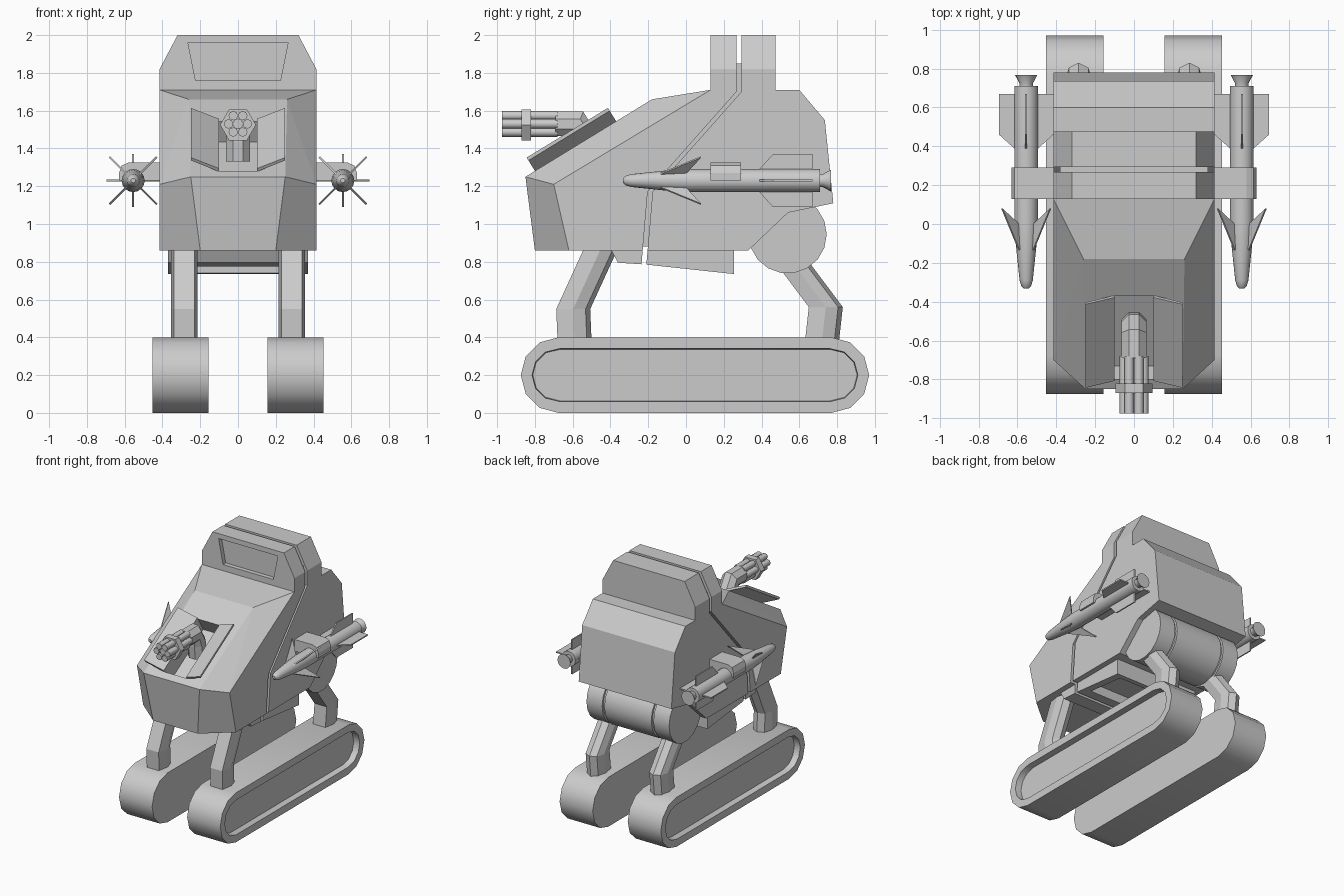
import bpy, bmesh, math
from mathutils import Vector

if "Cube" in bpy.data.objects:
    bpy.data.objects.remove(bpy.data.objects["Cube"])


def finish(name, bm, smooth=0):
    bmesh.ops.recalc_face_normals(bm, faces=bm.faces)
    me = bpy.data.meshes.new(name)
    bm.to_mesh(me)
    bm.free()
    ob = bpy.data.objects.new(name, me)
    bpy.context.collection.objects.link(ob)
    bpy.ops.object.select_all(action='DESELECT')
    ob.select_set(True)
    bpy.context.view_layer.objects.active = ob
    if smooth:
        bpy.ops.object.shade_smooth_by_angle(angle=math.radians(smooth))
    return ob


def loft_mesh(rings):
    bm = bmesh.new()
    vs = [[bm.verts.new(p) for p in r] for r in rings]
    n = len(vs[0])
    for a, b in zip(vs, vs[1:]):
        for i in range(n):
            bm.faces.new((a[i], a[(i + 1) % n], b[(i + 1) % n], b[i]))
    bm.faces.new(vs[0])
    bm.faces.new(vs[-1])
    return bm


def loft(name, rings, smooth=0):
    return finish(name, loft_mesh(rings), smooth)


def side_prism(name, yz, x0, x1, smooth=0):
    return loft(name, [[(x, y, z) for y, z in yz] for x in (x0, x1)], smooth)


def front_prism(name, xz, y0, y1):
    return loft(name, [[(x, y, z) for x, z in xz] for y in (y0, y1)])


def hull(name, pts):
    bm = bmesh.new()
    for p in pts:
        bm.verts.new(p)
    bmesh.ops.convex_hull(bm, input=bm.verts)
    bmesh.ops.dissolve_limit(bm, angle_limit=0.02, verts=bm.verts, edges=bm.edges)
    return finish(name, bm)


def lathe_y(name, cx, cz, prof, n, smooth=0, turn=0.0):
    rings = [[(cx + r * math.cos(turn + math.tau * i / n), y,
               cz + r * math.sin(turn + math.tau * i / n)) for i in range(n)] for y, r in prof]
    return loft(name, rings, smooth)


def cut(ob, cutter):
    m = ob.modifiers.new("cut", 'BOOLEAN')
    m.object = cutter
    m.solver = 'EXACT'
    bpy.context.view_layer.objects.active = ob
    bpy.ops.object.modifier_apply(modifier=m.name)


# Hull sections
nose = hull("front_hull", [(s * x, y, z) for s in (-1, 1) for x, y, z in (
    (.25, -.85, 1.25), (.2, -.80, .86), (.415, -.70, 1.21), (.415, -.62, .86),
    (.26, -.18, 1.66), (.415, .13, 1.71), (.415, .13, .86))])
rear = side_prism("rear_hull", [(.13, .86), (.33, .86), (.54, 1.06), (.78, 1.11),
                                (.735, 1.55), (.60, 1.71), (.13, 1.71)], -.415, .415)
tower = front_prism("tower", [(-.415, 1.71), (.415, 1.71), (.415, 1.82), (.32, 2),
                              (-.32, 2), (-.415, 1.82)], .13, .475)
belly = side_prism("belly", [(-.40, .87), (-.36, .795), (-.21, .785), (.255, .735),
                             (.255, .87)], -.37, .37)

# Panel gap running round the hull, with a recessed core behind it
path = [(.28, 2.1), (.28, 1.70), (-.19, 1.17), (-.23, .70)]


def band(w):
    return [(y - w, z) for y, z in path] + [(y + w, z) for y, z in reversed(path)]


gap = side_prism("gap_cutter", band(.013), -.6, .6)
for part in (nose, rear, tower, belly):
    cut(part, gap)
core = [(y, min(max(z, .88), 1.85)) for y, z in band(.05)]
side_prism("hull_core", core, -.38, .38)

# Window recess, belly pit and gun bay
window = front_prism("window_cutter", [(-.265, 1.96), (.265, 1.96), (.225, 1.76), (-.225, 1.76)], .05, .165)
cut(tower, window)
pit = side_prism("pit_cutter", [(-.12, .6), (.21, .6), (.21, .85), (-.12, .85)], -.31, .31)
cut(belly, pit)
lo, hi, nrm = Vector((-.80, 1.281)), Vector((-.37, 1.544)), Vector((-.522, .853))
bay = side_prism("bay_cutter", [lo + nrm * .1, hi + nrm * .1, hi - nrm * .13, lo - nrm * .13], -.1, .1)
cut(nose, bay)
for c in (gap, window, pit, bay):
    bpy.data.objects.remove(c)

# Gun: bent mount, barrels and clamp
octagon = [(math.cos(math.tau * (i + .5) / 8) * .07, math.sin(math.tau * (i + .5) / 8) * .07) for i in range(8)]
loft("gun_mount", [[(a, y + b * dy, z + b * dz) for a, b in octagon] for y, z, dy, dz in (
    (-.69, 1.53, 0, 1), (-.57, 1.53, .4, 1), (-.53, 1.45, 1, .3), (-.52, 1.33, 1, 0))])
for i in range(6):
    a = math.tau * i / 6
    lathe_y("gun_barrel", .05 * math.cos(a), 1.53 + .05 * math.sin(a), [(-.975, .025), (-.68, .025)], 8, 50)
lathe_y("gun_core", 0, 1.53, [(-.96, .028), (-.68, .028)], 8)
lathe_y("gun_clamp", 0, 1.525, [(-.87, .095), (-.82, .095)], 6)

# Rear drum with two grooves
drum = [(-.37, .207), (-.23, .207), (-.23, .19), (-.21, .19), (-.21, .207)]
drum += [(-x, r) for x, r in reversed(drum)]
loft("rear_drum", [[(x, .538 + r * math.cos(math.tau * i / 18), .945 + r * math.sin(math.tau * i / 18))
                    for i in range(18)] for x, r in drum], 35)

leg_section = [(-.055, -.09), (.055, -.09), (.07, 0), (.05, .065), (0, .09), (-.05, .065), (-.07, 0)]
legs = {"front_leg": [(-.59, .38), (-.597, .55), (-.455, .86), (-.43, .91)],
        "rear_leg": [(.72, .38), (.74, .56), (.575, .78), (.545, .82)]}
track = [(.77 + .2 * math.sin(math.pi * i / 6), .2 + .2 * math.cos(math.pi * i / 6)) for i in range(7)]
track += [(-.675 - .2 * math.sin(math.pi * i / 6), .2 - .2 * math.cos(math.pi * i / 6)) for i in range(7)]

for s in (-1, 1):
    # Tracks with a recessed outer face
    bm = loft_mesh([[(s * x, y, z) for y, z in track] for x in (.157, .453)])
    bmesh.ops.recalc_face_normals(bm, faces=bm.faces)
    outer = [max(bm.faces, key=lambda f: s * f.calc_center_median().x)]
    bmesh.ops.inset_region(bm, faces=outer, thickness=.06)
    bmesh.ops.inset_region(bm, faces=outer, thickness=.004, depth=-.05)
    finish("track", bm, 35)

    # Legs
    for name, pts in legs.items():
        loft(name, [[(s * .285 + a, y + b, z) for a, b in leg_section] for y, z in pts])

    # Open bay doors
    hull("bay_door", [(s * x, *(p + nrm * d)) for p in (lo, hi)
                      for x, d in ((.1, -.005), (.25, .065), (.25, .083), (.1, .015))])

    # Missiles with pylon, nozzle and fins
    mx, mz = s * .555, 1.23
    lathe_y("missile", mx, mz, [(-.333, .012), (-.32, .025), (-.29, .034), (-.1, .054), (.0, .061),
                                (.71, .061)], 16, 40)
    lathe_y("missile_nozzle", mx, mz, [(.70, .035), (.725, .035), (.768, .058)], 16, 40)
    front_prism("pylon", [(s * .40, 1.23), (s * .63, 1.23), (s * .63, 1.27), (s * .615, 1.31),
                          (s * .58, 1.325), (s * .40, 1.325)], .13, .29)
    for k in range(4):
        for name, turn, prof in (
                ("front_fin", .5, [(-.16, .03), (-.13, .055), (.08, .177), (.0, .055), (.0, .03)]),
                ("rear_fin", 0, [(.37, .04), (.46, .14), (.67, .14), (.67, .04)])):
            a = (k + turn) * math.pi / 2
            c, d = math.cos(a), math.sin(a)
            loft(name, [[(mx + r * c - t * d, y, mz + r * d + t * c) for y, r in prof]
                        for t in (-.005, .005)])
